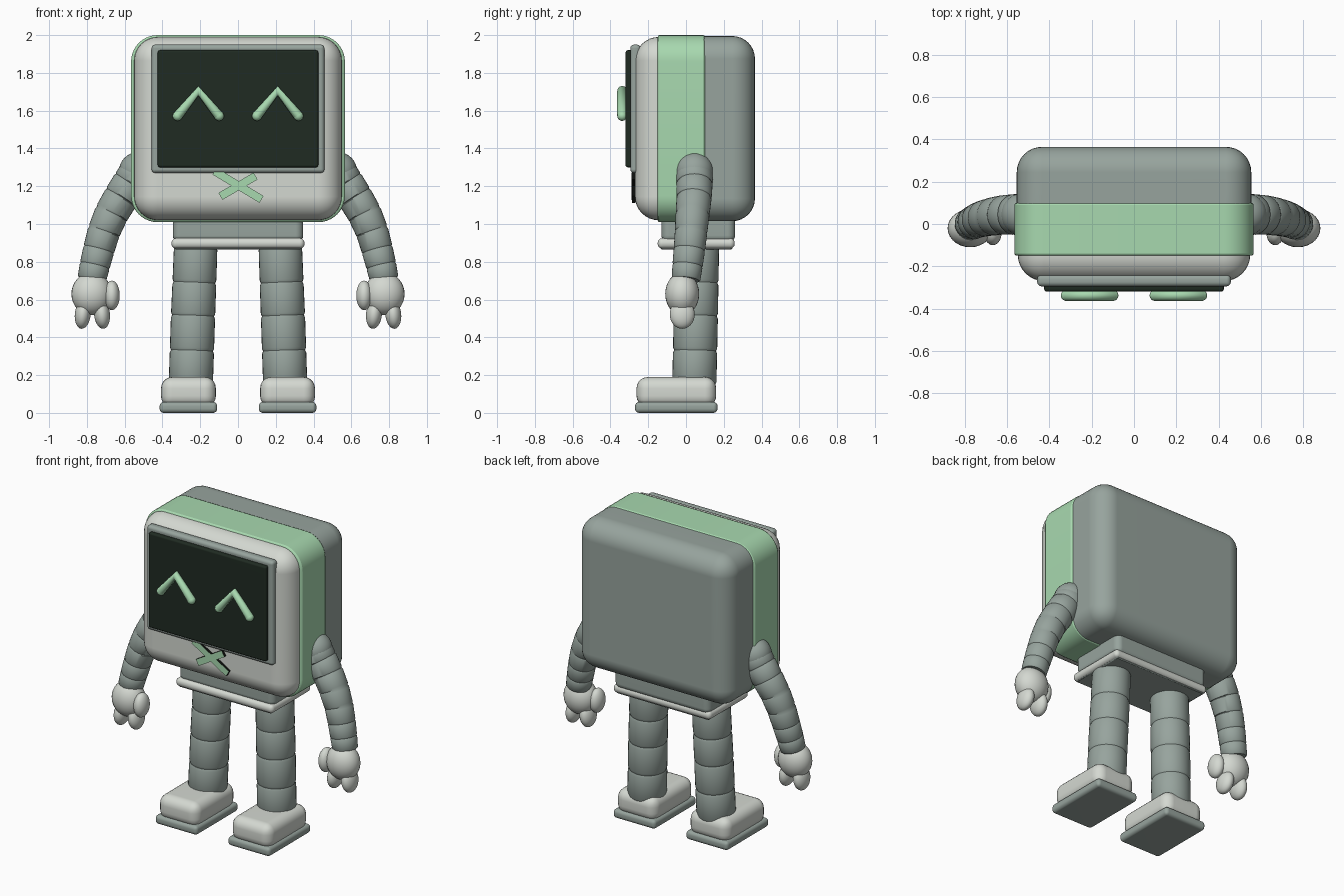
import bpy, bmesh, math
from mathutils import Matrix, Vector

cube = bpy.data.objects.get("Cube")
if cube:
    bpy.data.objects.remove(cube, do_unlink=True)


def material(name, rgb):
    m = bpy.data.materials.new(name)
    m.use_nodes = True
    m.diffuse_color = (*rgb, 1)
    m.node_tree.nodes["Principled BSDF"].inputs["Base Color"].default_value = (*rgb, 1)
    return m


LIGHT = material("pale grey", (0.66, 0.69, 0.64))
GREY = material("sage grey", (0.31, 0.37, 0.34))
GREEN = material("mint green", (0.39, 0.69, 0.43))
SCREEN = material("dark screen green", (0.014, 0.024, 0.016))
BLACK = material("black", (0.004, 0.005, 0.004))


def finish(bm, name, *mats):
    """Turn a bmesh into a smooth shaded object with sharp edges kept."""
    bmesh.ops.recalc_face_normals(bm, faces=bm.faces)
    mesh = bpy.data.meshes.new(name)
    bm.to_mesh(mesh)
    bm.free()
    for m in mats:
        mesh.materials.append(m)
    mesh.shade_smooth()
    mesh.set_sharp_from_angle(angle=math.radians(40))
    ob = bpy.data.objects.new(name, mesh)
    bpy.context.scene.collection.objects.link(ob)
    return ob


def box(name, mat, x, y, z, radius, segments=5, along_y=False):
    """Rounded box between limits; along_y rounds only the edges running in y."""
    bm = bmesh.new()
    bmesh.ops.create_cube(bm, size=1)
    for v in bm.verts:
        v.co = Vector((lim[0] + (c + 0.5) * (lim[1] - lim[0])
                       for c, lim in zip(v.co, (x, y, z))))
    edges = [e for e in bm.edges if not along_y
             or abs(e.verts[0].co.y - e.verts[1].co.y) > 0.01]
    bmesh.ops.bevel(bm, geom=edges, offset=radius, segments=segments,
                    profile=0.5, affect='EDGES', clamp_overlap=True)
    ob = finish(bm, name, mat)
    ob.modifiers.new("even_shading", 'WEIGHTED_NORMAL').keep_sharp = True
    return ob


def ellipsoid(name, mat, centre, radii, tilt=0):
    bm = bmesh.new()
    shape = (Matrix.Translation(centre) @ Matrix.Rotation(tilt, 4, 'Y')
             @ Matrix.Diagonal((*radii, 1)))
    bmesh.ops.create_uvsphere(bm, u_segments=28, v_segments=16, radius=1, matrix=shape)
    return finish(bm, name, mat)


def ribbed_tube(name, mat, path, sides=32):
    """Tube through (x, y, z, radius) joints with a narrow groove at each joint."""
    pts = [Vector(p[:3]) for p in path]
    stations = []
    for i, (p, q) in enumerate(zip(path, path[1:])):
        for t, pinch in ((0, 0.95), (0.08, 1), (0.92, 1)):
            a, b = Vector(p), Vector(q)
            mix = a.lerp(b, t)
            before = pts[max(i - 1, 0)] if t < 0.05 else pts[i]
            stations.append((mix.xyz, mix.w * pinch, pts[i + 1] - before))
    stations.append((pts[-1], path[-1][3] * 0.93, pts[-1] - pts[-2]))
    bm = bmesh.new()
    rings = []
    for centre, r, tangent in stations:
        t = tangent.normalized()
        u = Vector((0, 1, 0)).cross(t).normalized()
        w = t.cross(u)
        rings.append([bm.verts.new(centre + r * (math.cos(a) * u + math.sin(a) * w))
                      for a in (math.tau * k / sides for k in range(sides))])
    for lo, hi in zip(rings, rings[1:]):
        for k in range(sides):
            n = (k + 1) % sides
            bm.faces.new((lo[k], lo[n], hi[n], hi[k]))
    bm.faces.new(rings[0])
    bm.faces.new(rings[-1])
    return finish(bm, name, mat)


def strip(name, centre, length, width, angle):
    """Thin green plate with dark sides, turned in the front plane."""
    bm = bmesh.new()
    bmesh.ops.create_cube(bm, size=1, matrix=Matrix.Translation(centre)
                          @ Matrix.Rotation(angle, 4, 'Y')
                          @ Matrix.Diagonal((length, 0.02, width, 1)))
    bm.normal_update()
    for f in bm.faces:
        f.material_index = 0 if f.normal.y < -0.5 else 1
    return finish(bm, name, GREEN, BLACK)


# Head shells and the band between them
box("head_front_shell", LIGHT, (-0.55, 0.55), (-0.27, 0.06), (1.02, 1.99), 0.125, 8)
box("head_back_shell", GREY, (-0.555, 0.555), (-0.06, 0.365), (1.015, 1.995), 0.12, 8)
band = box("head_band", GREEN, (-0.566, 0.566), (-0.15, 0.1), (1.01, 2.0), 0.14, 10, True)
edge = band.modifiers.new("soft_edge", 'BEVEL')
edge.width, edge.segments, edge.angle_limit = 0.01, 2, math.radians(50)

# Face
box("screen_frame", GREY, (-0.458, 0.458), (-0.295, -0.24), (1.27, 1.95), 0.02, 3)
box("screen", SCREEN, (-0.425, 0.425), (-0.32, -0.27), (1.3, 1.92), 0.012, 3)
strip("mouth_long_strip", (0, -0.277, 1.205), 0.29, 0.042, math.radians(31))
strip("mouth_short_strip", (0, -0.278, 1.2), 0.215, 0.042, math.radians(-30))

# Pelvis and belt
box("pelvis", GREY, (-0.345, 0.345), (-0.13, 0.26), (0.9, 1.07), 0.04)
box("pelvis_base", GREY, (-0.335, 0.335), (-0.135, 0.245), (0.866, 0.92), 0.005, 1)
box("belt", LIGHT, (-0.352, 0.352), (-0.15, 0.258), (0.87, 0.925), 0.025)

for side, s in (("left", 1), ("right", -1)):
    # Eye: a chevron of round bars
    curve = bpy.data.curves.new(side + "_eye", 'CURVE')
    curve.dimensions = '3D'
    curve.bevel_depth = 0.026
    curve.bevel_resolution = 4
    curve.use_fill_caps = True
    line = curve.splines.new('POLY')
    line.points.add(2)
    for p, (dx, z) in zip(line.points, ((-0.11, 1.572), (0, 1.705), (0.11, 1.572))):
        p.co = (s * 0.21 + dx, -0.338, z, 1)
    curve.materials.append(GREEN)
    bpy.context.scene.collection.objects.link(bpy.data.objects.new(side + "_eye", curve))
    for end, dx in (("inner", -s * 0.11), ("outer", s * 0.11)):
        ellipsoid(f"{side}_eye_{end}_tip", GREEN,
                  (s * 0.21 + dx, -0.338, 1.572), (0.026,) * 3)

    # Arm
    ellipsoid(side + "_shoulder", GREY, (s * 0.53, 0.045, 1.28), (0.1,) * 3)
    arm = [(0.525, 0.045, 1.28, 0.098), (0.57, 0.045, 1.215, 0.096),
           (0.62, 0.043, 1.14, 0.093), (0.67, 0.035, 1.055, 0.09),
           (0.71, 0.027, 0.96, 0.086), (0.737, 0.018, 0.865, 0.083),
           (0.758, 0.008, 0.78, 0.08), (0.775, 0, 0.705, 0.076)]
    ribbed_tube(side + "_arm", GREY, [(s * x, y, z, r) for x, y, z, r in arm])

    # Hand
    ellipsoid(side + "_palm", LIGHT, (s * 0.775, -0.02, 0.63), (0.107, 0.09, 0.113))
    ellipsoid(side + "_thumb", LIGHT, (s * 0.668, -0.04, 0.622), (0.042, 0.06, 0.078))
    for finger, x, tilt in (("inner", 0.72, 0.1), ("outer", 0.822, -0.1)):
        ellipsoid(f"{side}_{finger}_finger", LIGHT, (s * x, -0.02, 0.522),
                  (0.042, 0.066, 0.077), s * tilt)

    # Leg
    leg = [(0.224, 0.06, 0.88, 0.115), (0.231, 0.056, 0.69, 0.116),
           (0.238, 0.052, 0.515, 0.117), (0.244, 0.048, 0.33, 0.117),
           (0.25, 0.044, 0.15, 0.117)]
    ribbed_tube(side + "_leg", GREY, [(s * x, y, z, r) for x, y, z, r in leg])

    # Foot
    across = sorted((s * 0.117, s * 0.408))
    box(side + "_foot", LIGHT, across, (-0.262, 0.16), (0.03, 0.19), 0.06)
    across = sorted((s * 0.11, s * 0.415))
    box(side + "_sole", GREY, across, (-0.27, 0.167), (0, 0.058), 0.022, 4)
